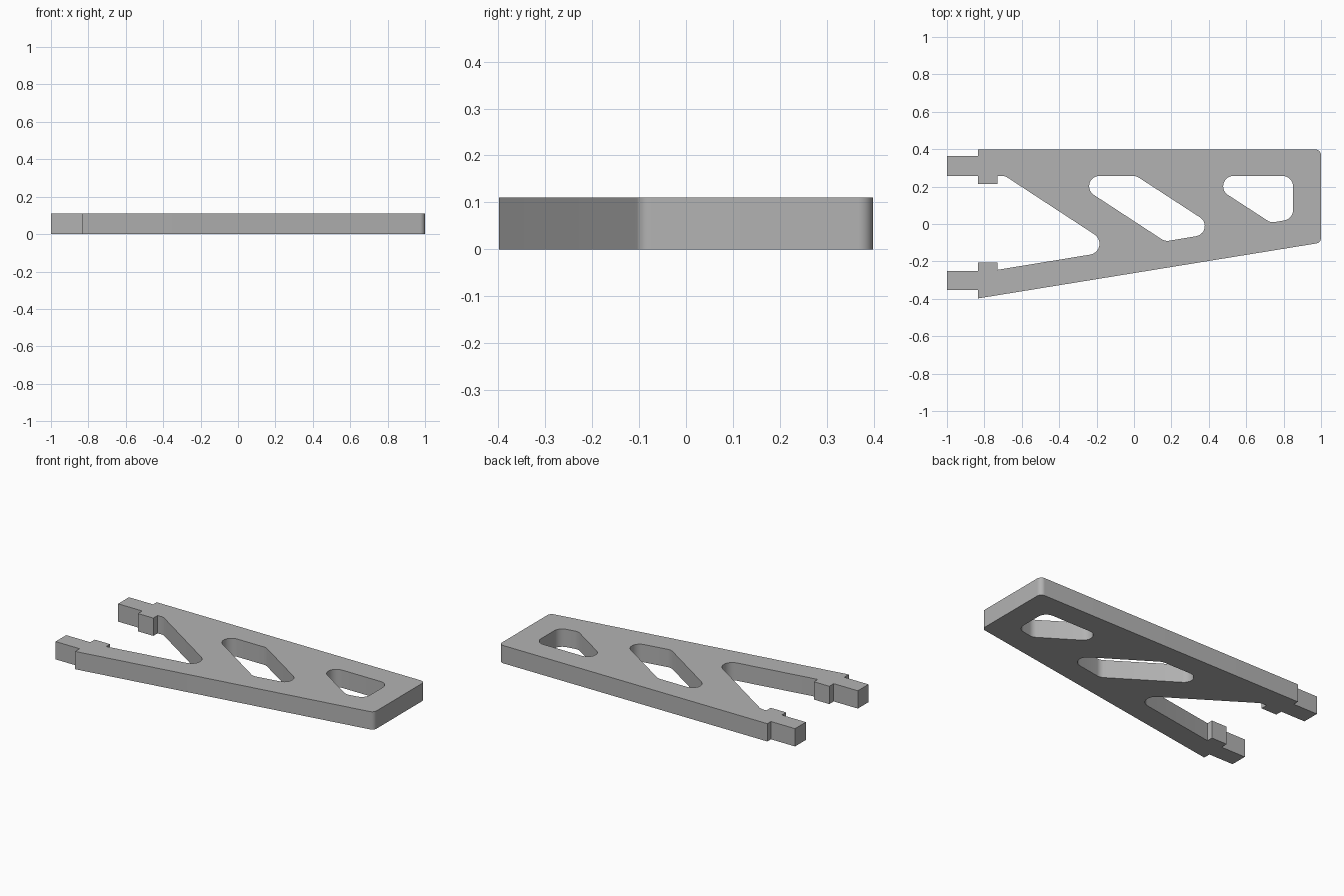
import bpy
import bmesh
from math import tan
from mathutils import Vector

cube = bpy.data.objects.get("Cube")
if cube:
    bpy.data.objects.remove(cube, do_unlink=True)

THICK = 0.11
R = 0.055   # pocket corner radius
E = 0.03    # outer corner radius


def rounded(corners, steps=10):
    """Replace each (x, y, radius) corner with a tangent arc."""
    points = []
    for i, (x, y, r) in enumerate(corners):
        p = Vector((x, y))
        if r == 0:
            points.append(p)
            continue
        a = (Vector(corners[i - 1][:2]) - p).normalized()
        b = (Vector(corners[(i + 1) % len(corners)][:2]) - p).normalized()
        half = a.angle(b) / 2
        start, end = p + a * r / tan(half), p + b * r / tan(half)
        centre = p + (a + b).normalized() * (r * r + (r / tan(half)) ** 2) ** 0.5
        for k in range(steps + 1):
            d = (start - centre).normalized().slerp((end - centre).normalized(), k / steps)
            points.append(centre + d * r)
    return points


# Outer outline: two tabbed arms joined into a tapering plate
outline = [
    (-1, 0.363, 0), (-1, 0.257, 0), (-0.835, 0.257, 0), (-0.835, 0.215, 0),
    (-0.73, 0.215, 0), (-0.73, 0.257, 0), (-0.69, 0.257, R),
    (-0.084, -0.139, R + 0.004), (-0.73, -0.245, 0), (-0.73, -0.207, 0),
    (-0.835, -0.207, 0), (-0.835, -0.25, 0), (-1, -0.25, 0), (-1, -0.354, 0),
    (-0.835, -0.354, 0), (-0.835, -0.398, 0), (1, -0.1, E), (1, 0.398, E),
    (-0.835, 0.398, 0), (-0.835, 0.363, 0),
]
# Slanted lightening pockets
middle_pocket = [(-0.37, 0.257, R), (0.166, -0.093, R), (0.472, -0.042, R), (0.012, 0.257, R)]
end_pocket = [(0.346, 0.257, R), (0.731, 0.007, R), (0.85, 0.027, R), (0.85, 0.257, R)]

# Flat filled profile, extruded to thickness
curve = bpy.data.curves.new("plate_profile", "CURVE")
curve.dimensions = "2D"
curve.fill_mode = "BOTH"
curve.extrude = THICK / 2
for loop in (outline, middle_pocket, end_pocket):
    pts = rounded(loop)
    spline = curve.splines.new("POLY")
    spline.points.add(len(pts) - 1)
    for sp, p in zip(spline.points, pts):
        sp.co = (p.x, p.y, 0, 1)
    spline.use_cyclic_u = True

helper = bpy.data.objects.new("profile_helper", curve)
bpy.context.collection.objects.link(helper)
bpy.context.view_layer.update()
depsgraph = bpy.context.evaluated_depsgraph_get()
mesh = bpy.data.meshes.new_from_object(helper.evaluated_get(depsgraph))
bpy.data.objects.remove(helper, do_unlink=True)

# Weld caps to walls and rest the plate on the ground
bm = bmesh.new()
bm.from_mesh(mesh)
bmesh.ops.remove_doubles(bm, verts=bm.verts, dist=0.0001)
bmesh.ops.translate(bm, verts=bm.verts, vec=(0, 0, THICK / 2))
bmesh.ops.recalc_face_normals(bm, faces=bm.faces)
for f in bm.faces:
    f.material_index = 0
bm.to_mesh(mesh)
bm.free()

grey = bpy.data.materials.new("plain_grey")
grey.use_nodes = True
grey.diffuse_color = (0.45, 0.45, 0.45, 1)
grey.node_tree.nodes["Principled BSDF"].inputs["Base Color"].default_value = (0.45, 0.45, 0.45, 1)
mesh.materials.clear()
mesh.materials.append(grey)

plate = bpy.data.objects.new("bracket_plate", mesh)
bpy.context.collection.objects.link(plate)
bpy.ops.object.select_all(action="DESELECT")
plate.select_set(True)
bpy.context.view_layer.objects.active = plate
bpy.ops.object.shade_smooth_by_angle()
